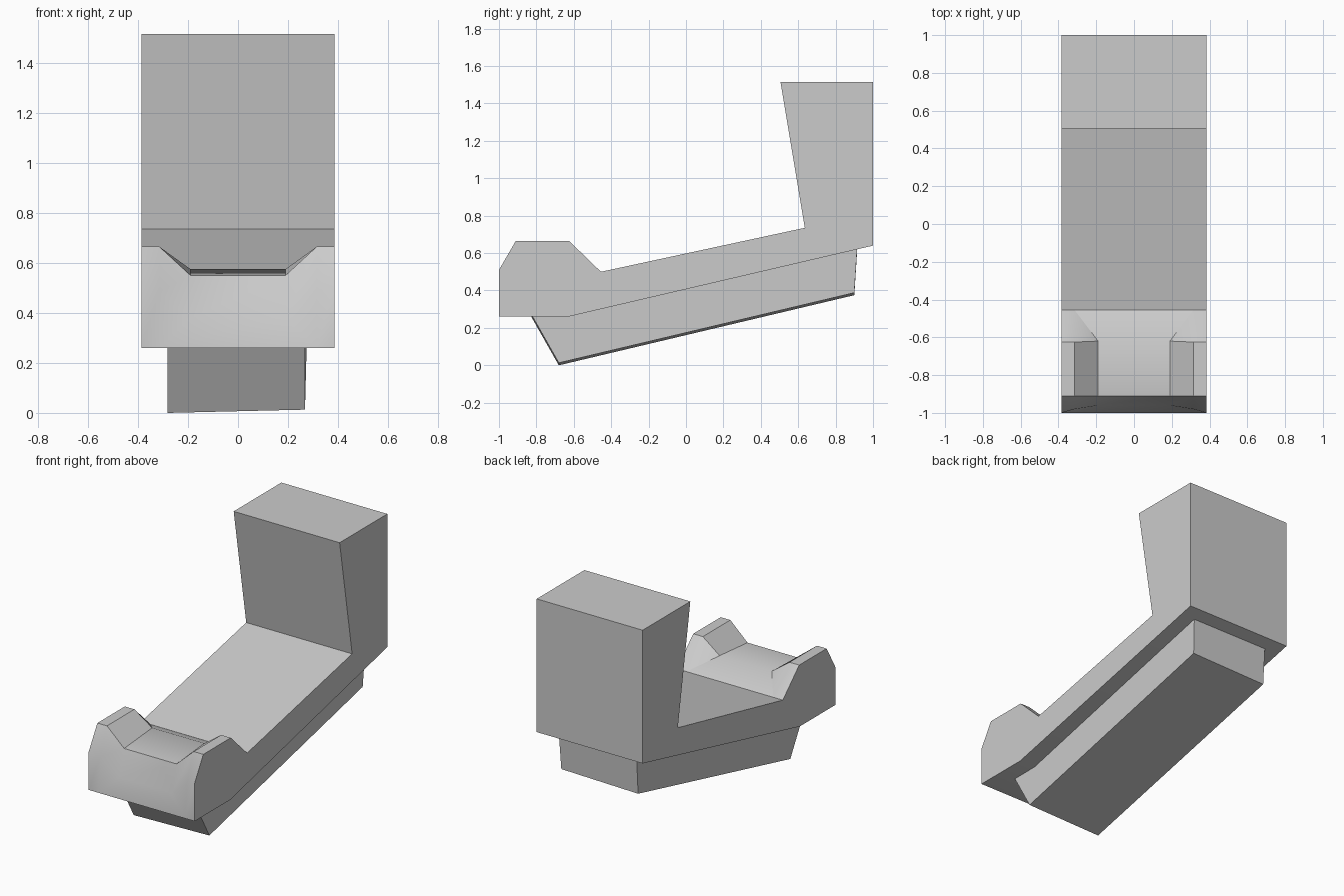
import bpy, bmesh, math

cube = bpy.data.objects.get("Cube")
if cube:
    bpy.data.objects.remove(cube, do_unlink=True)

grey = bpy.data.materials.new("plain grey")
grey.use_nodes = True
grey.diffuse_color = (0.6, 0.6, 0.6, 1)
grey.node_tree.nodes["Principled BSDF"].inputs["Base Color"].default_value = (0.6, 0.6, 0.6, 1)


def loft(name, sections):
    """Join closed sections of equal length, cap both ends, merge shared points."""
    bm = bmesh.new()
    rings = [[bm.verts.new(p) for p in s] for s in sections]
    n = len(rings[0])
    bm.faces.new(rings[0])
    bm.faces.new(rings[-1][::-1])
    for a, b in zip(rings, rings[1:]):
        for i in range(n):
            j = (i + 1) % n
            bm.faces.new((a[i], b[i], b[j], a[j]))
    bmesh.ops.remove_doubles(bm, verts=bm.verts, dist=0.0005)
    bmesh.ops.recalc_face_normals(bm, faces=bm.faces)
    mesh = bpy.data.meshes.new(name)
    bm.to_mesh(mesh)
    bm.free()
    mesh.materials.append(grey)
    obj = bpy.data.objects.new(name, mesh)
    bpy.context.collection.objects.link(obj)
    bpy.ops.object.select_all(action='DESELECT')
    obj.select_set(True)
    bpy.context.view_layer.objects.active = obj
    bpy.ops.object.shade_smooth_by_angle(angle=math.radians(30))
    return obj


# Side profile: front cheek, sloping seat, upright back, underside
cheek = [(-1, .51), (-.91, .665), (-.625, .665)]
rest = [(-.455, .5), (.635, .735), (.505, 1.515), (1, 1.515),
        (1, .64), (-.63, .26), (-1, .26)]
# Cheek rim and the lowered saddle between the cheeks
rim = [(-.98, .485)] + cheek[1:]
saddle = [(-.96, .38), (-.91, .55), (-.62, .575)]


def section(side, x_front, front, x_rest):
    return ([(side * x_front, y, z) for y, z in front]
            + [(side * x_rest, y, z) for y, z in rest])


half = [(.385, cheek, .385), (.315, rim, .315), (.19, saddle, .315)]
body = loft("seat_body", [section(-1, *h) for h in half]
            + [section(1, *h) for h in reversed(half)])

# Base block under the seat, slightly skewed on its left side
base = [(-.85, .30), (-.68, 0), (.9, .375), (.918, .66)]
left_x = [.268, .268, .276, .285]
loft("base_block", [
    [(-.282, y, z) for y, z in base],
    [(x, y, z + .013) for x, (y, z) in zip(left_x, base)],
])
